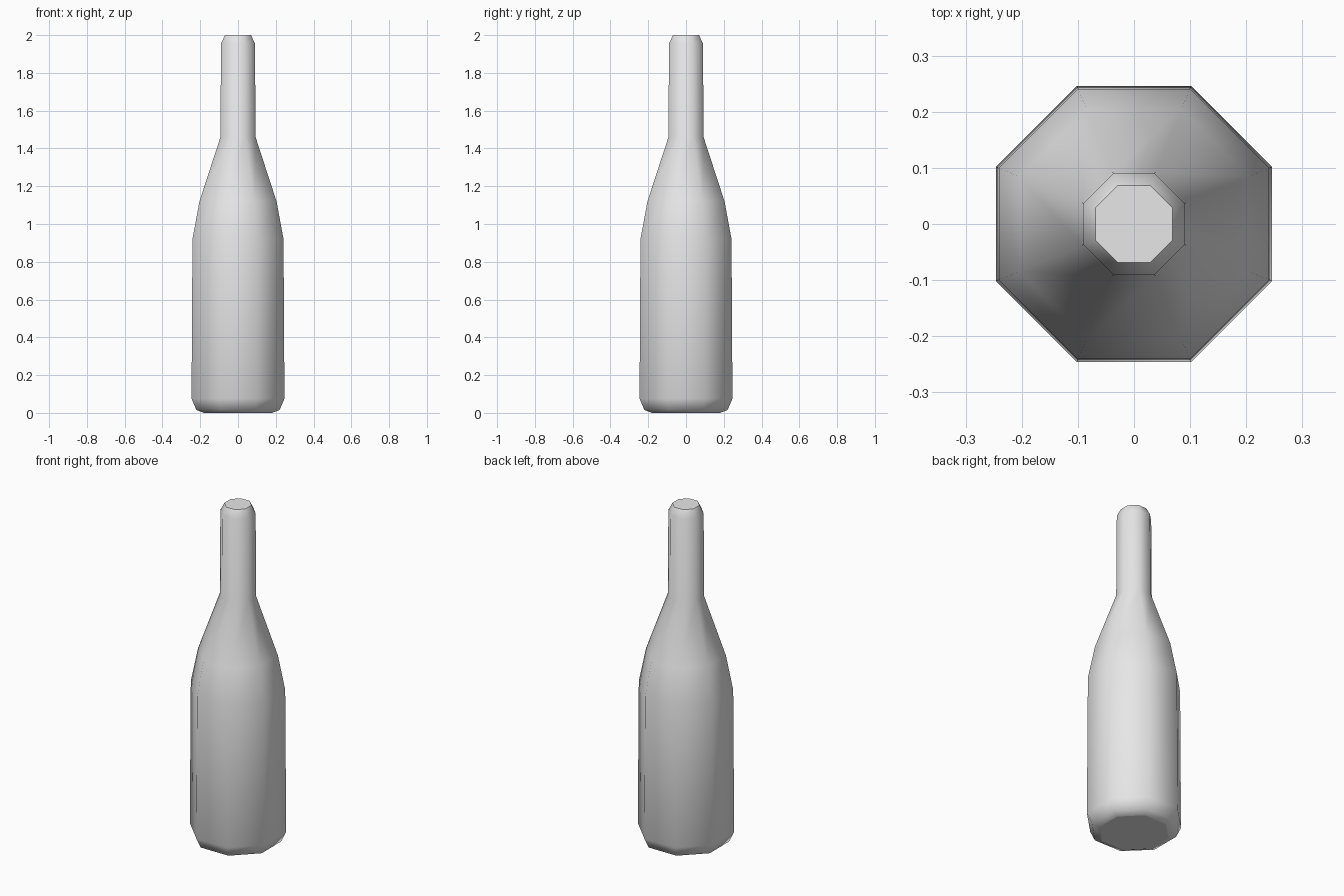
import bpy, bmesh
from math import cos, sin, pi

cube = bpy.data.objects.get("Cube")
if cube:
    bpy.data.objects.remove(cube, do_unlink=True)

SIDES = 8

# Single grey glass colour
grey = bpy.data.materials.new("grey_glass")
grey.use_nodes = True
colour = (0.8, 0.8, 0.8, 1)
grey.diffuse_color = colour
grey.node_tree.nodes["Principled BSDF"].inputs["Base Color"].default_value = colour

# Bottle profile from base to lip: (distance to flat side, height)
profile = [(0.18, 0), (0.22, 0.015), (0.246, 0.075), (0.241, 0.92),
           (0.204, 1.12), (0.093, 1.46), (0.09, 1.955), (0.069, 2)]

bm = bmesh.new()
rings = []
for apothem, z in profile:
    r = apothem / cos(pi / SIDES)
    angles = [(i + 0.5) * 2 * pi / SIDES for i in range(SIDES)]
    rings.append([bm.verts.new((r * cos(a), r * sin(a), z)) for a in angles])

# Smooth walls between neighbouring rings
for low, high in zip(rings, rings[1:]):
    for i in range(SIDES):
        j = (i + 1) % SIDES
        bm.faces.new((low[i], low[j], high[j], high[i])).smooth = True

# Flat base and mouth with crisp rims
for loop in (rings[0][::-1], rings[-1]):
    cap = bm.faces.new(loop)
    for edge in cap.edges:
        edge.smooth = False

mesh = bpy.data.meshes.new("bottle")
bm.to_mesh(mesh)
bm.free()
mesh.materials.append(grey)
bottle = bpy.data.objects.new("bottle", mesh)
bpy.context.collection.objects.link(bottle)
